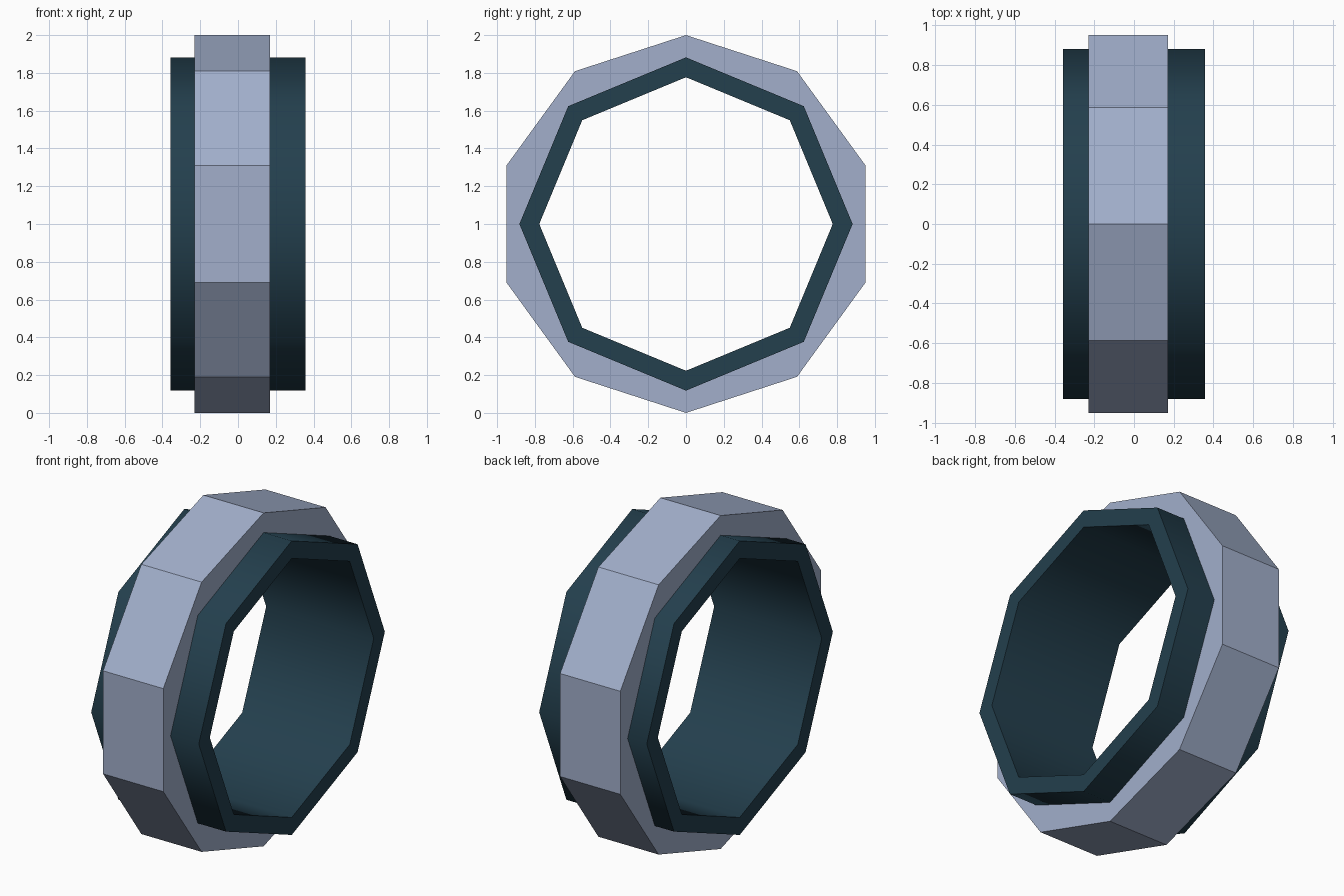
import bpy, bmesh, math

if "Cube" in bpy.data.objects:
    bpy.data.objects.remove(bpy.data.objects["Cube"])


def material(name, color):
    mat = bpy.data.materials.new(name)
    mat.diffuse_color = (*color, 1)
    mat.use_nodes = True
    mat.node_tree.nodes["Principled BSDF"].inputs["Base Color"].default_value = mat.diffuse_color
    return mat


def ring(name, sides, r_out, r_in, x0, x1, mat):
    """Polygonal ring around the x axis, one corner pointing straight up."""
    bm = bmesh.new()
    section = [(r_out, x0), (r_out, x1), (r_in, x1), (r_in, x0)]
    rows = []
    for i in range(sides):
        a = 2 * math.pi * i / sides
        rows.append([bm.verts.new((x, r * math.sin(a), 1 + r * math.cos(a)))
                     for r, x in section])
    for i in range(sides):
        a, b = rows[i], rows[(i + 1) % sides]
        for j in range(4):
            k = (j + 1) % 4
            bm.faces.new((a[j], a[k], b[k], b[j]))
    bmesh.ops.recalc_face_normals(bm, faces=bm.faces)
    mesh = bpy.data.meshes.new(name)
    bm.to_mesh(mesh)
    bm.free()
    mesh.materials.append(mat)
    obj = bpy.data.objects.new(name, mesh)
    bpy.context.collection.objects.link(obj)
    return obj


# Faceted ten-sided outer band, slightly off centre
ring("outer_band", 10, 1.0, 0.817, -0.23, 0.17,
     material("pale_blue", (0.36, 0.43, 0.60)))

# Eight-sided inner sleeve, smooth around, sharp at its rims
sleeve = ring("inner_sleeve", 8, 0.882, 0.777, -0.357, 0.357,
              material("dark_teal", (0.017, 0.05, 0.075)))
bpy.context.view_layer.objects.active = sleeve
sleeve.select_set(True)
bpy.ops.object.shade_smooth_by_angle(angle=math.radians(60))
